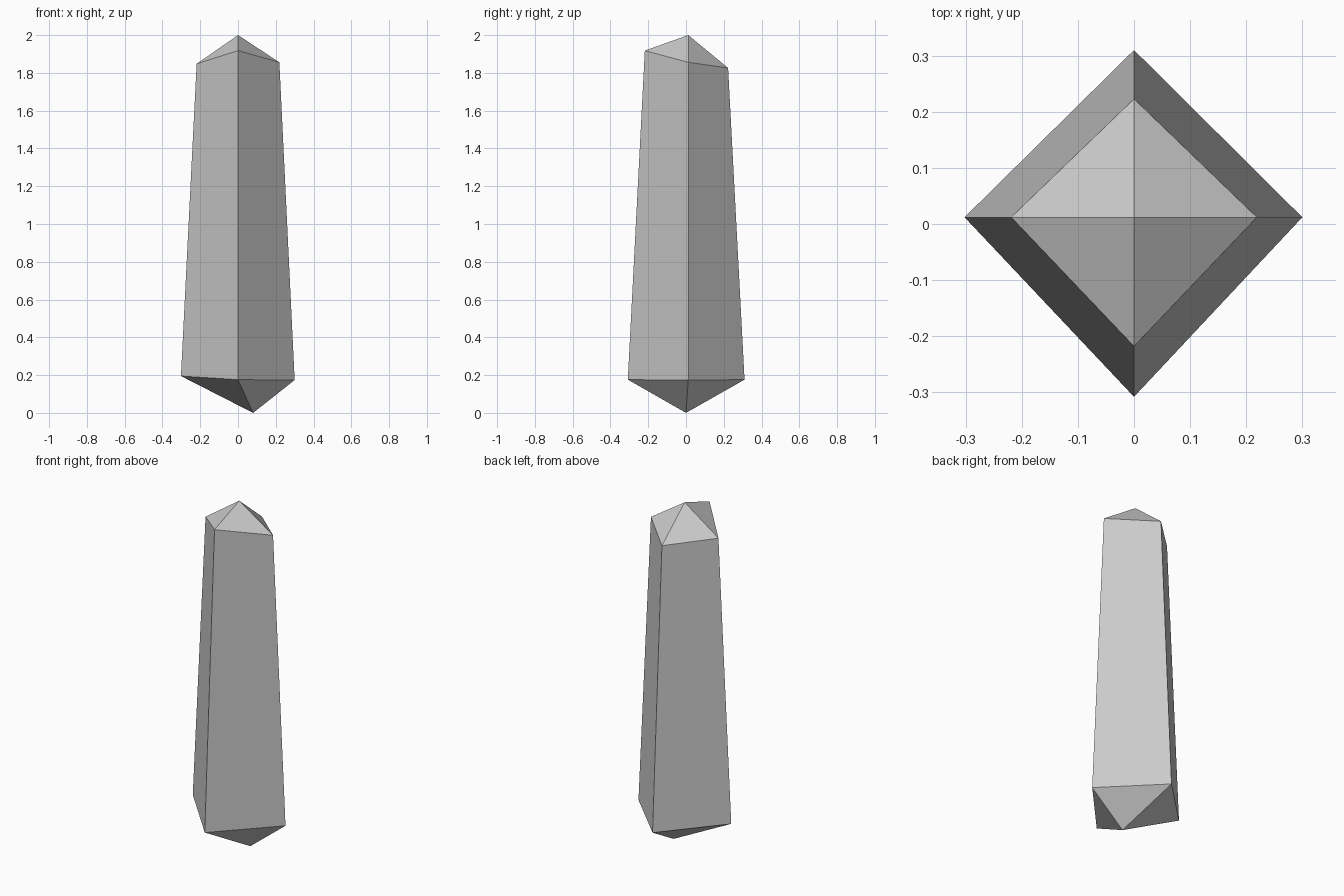
import bpy, bmesh

if "Cube" in bpy.data.objects:
    bpy.data.objects.remove(bpy.data.objects["Cube"])

# Four-sided crystal: two slightly irregular rings, each closed by a point
LOWER = [(-0.302, 0.012, 0.195), (0, -0.308, 0.176), (0.3, 0.012, 0.174), (0, 0.31, 0.176)]
UPPER = [(-0.219, 0.012, 1.848), (0, -0.218, 1.918), (0.219, 0.012, 1.856), (0, 0.223, 1.826)]

bm = bmesh.new()
low = [bm.verts.new(p) for p in LOWER]
top = [bm.verts.new(p) for p in UPPER]
base = bm.verts.new((0.08, 0, 0))
tip = bm.verts.new((0, 0.012, 2))

# Base point, tapered shaft and tip, one side at a time
for i in range(4):
    j = (i + 1) % 4
    bm.faces.new((base, low[j], low[i]))
    bm.faces.new((low[i], low[j], top[j], top[i]))
    bm.faces.new((tip, top[i], top[j]))

bmesh.ops.recalc_face_normals(bm, faces=bm.faces)
mesh = bpy.data.meshes.new("crystal")
bm.to_mesh(mesh)
bm.free()
bpy.context.collection.objects.link(bpy.data.objects.new("crystal", mesh))
